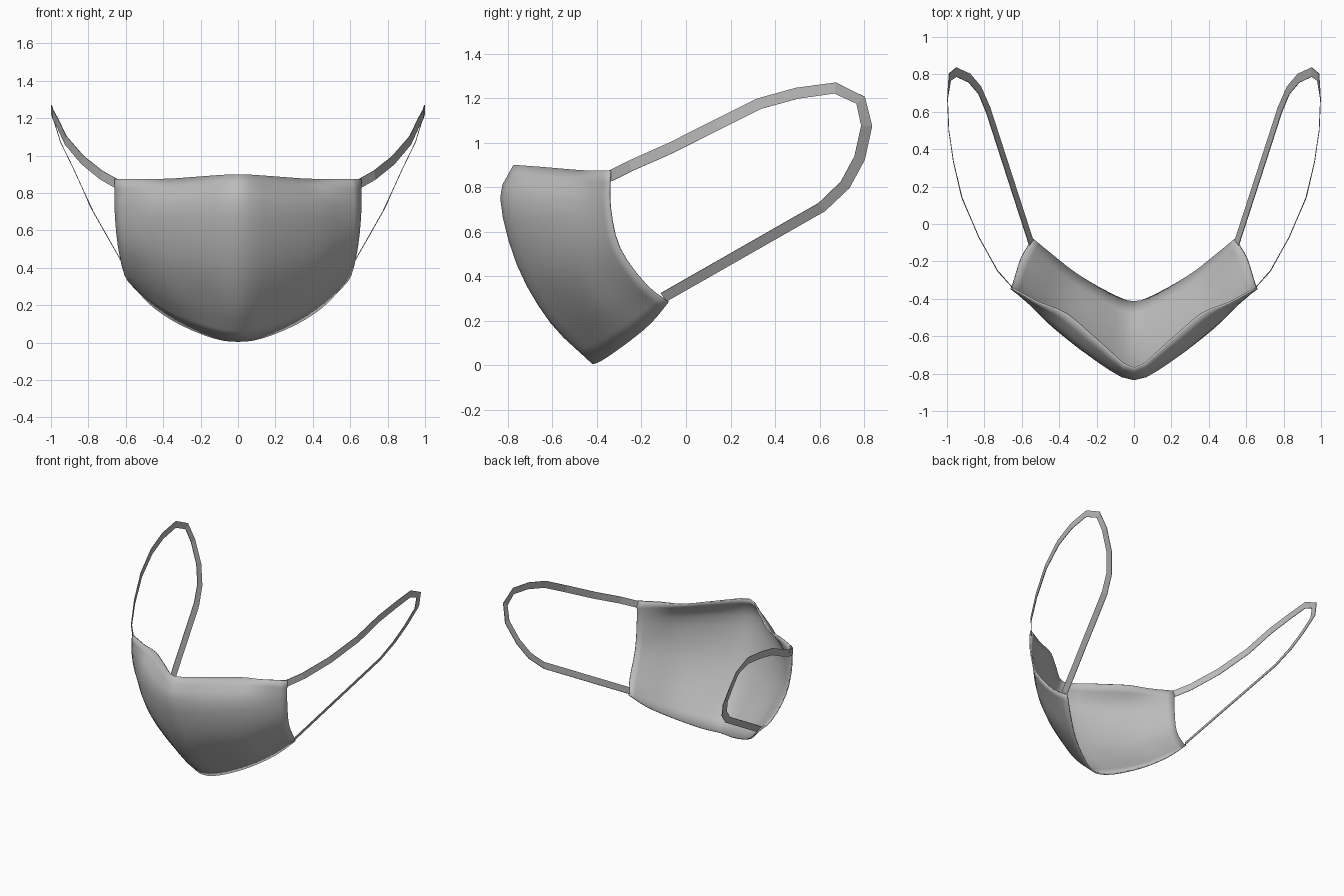
import bpy
import bmesh
from mathutils import Vector

if "Cube" in bpy.data.objects:
    bpy.data.objects.remove(bpy.data.objects["Cube"], do_unlink=True)

STEPS = 3          # samples per control span
STRAP_WIDTH = 0.05

grey = bpy.data.materials.new("cloth_grey")
grey.use_nodes = True
colour = (0.5, 0.5, 0.5, 1)
grey.diffuse_color = colour
grey.node_tree.nodes["Principled BSDF"].inputs["Base Color"].default_value = colour


def spline(points):
    """Smooth curve through the control points."""
    pts = [Vector(p) for p in points]
    pts = [pts[0] * 2 - pts[1]] + pts + [pts[-1] * 2 - pts[-2]]
    out = []
    for a, b, c, d in zip(pts, pts[1:], pts[2:], pts[3:]):
        for k in range(STEPS):
            t = k / STEPS
            out.append(0.5 * (2 * b + (c - a) * t + (2 * a - 5 * b + 4 * c - d) * t ** 2
                              + (3 * b - a - 3 * c + d) * t ** 3))
    return out + [pts[-2]]


def sheet(name, columns, thickness, offset):
    """Thin cloth sheet from a grid of points."""
    bm = bmesh.new()
    grid = [[bm.verts.new(p) for p in col] for col in columns]
    for left, right in zip(grid, grid[1:]):
        for j in range(len(left) - 1):
            bm.faces.new((left[j], left[j + 1], right[j + 1], right[j]))
    mesh = bpy.data.meshes.new(name)
    bm.to_mesh(mesh)
    bm.free()
    mesh.materials.append(grey)
    obj = bpy.data.objects.new(name, mesh)
    bpy.context.collection.objects.link(obj)
    solid = obj.modifiers.new("thickness", "SOLIDIFY")
    solid.thickness = thickness
    solid.offset = offset
    return obj


def smooth(obj, angle):
    bpy.ops.object.select_all(action="DESELECT")
    obj.select_set(True)
    bpy.context.view_layer.objects.active = obj
    bpy.ops.object.shade_smooth_by_angle(angle=angle)


# Mask body: control columns from the centre ridge to the side hem, top to bottom
half = [
    [(0, -.775, .9), (0, -.835, .75), (0, -.76, .45), (0, -.61, .19), (0, -.42, .004)],
    [(.18, -.64, .89), (.2, -.735, .74), (.2, -.68, .46), (.17, -.54, .22), (.13, -.375, .022)],
    [(.36, -.485, .877), (.42, -.56, .74), (.42, -.53, .49), (.38, -.42, .27), (.31, -.27, .095)],
    [(.51, -.425, .875), (.55, -.44, .73), (.55, -.41, .52), (.51, -.3, .33), (.45, -.16, .185)],
    [(.66, -.345, .875), (.66, -.345, .71), (.643, -.3, .52), (.605, -.18, .355), (.545, -.08, .28)],
]
mirrored = [[(-x, y, z) for x, y, z in col] for col in reversed(half[1:])]
controls = [spline(col) for col in mirrored + half]
rows = [spline(row) for row in zip(*controls)]
mask = sheet("mask_body", list(zip(*rows)), 0.01, -1)
smooth(mask, 0.8)

# Ear straps: flat ribbons looping back from the upper to the lower hem corner
path = [Vector(p) for p in (
    (.65, -.34, .85), (.73, -.25, .895), (.83, -.07, .975), (.92, .14, 1.08),
    (.965, .33, 1.175), (.99, .5, 1.222), (.997, .67, 1.245), (.985, .785, 1.19),
    (.95, .812, 1.075), (.88, .78, .93), (.825, .715, .81), (.78, .61, .71),
    (.55, -.1, .305))]
TIP = 6            # last point of the upper run
ribbon = []
for i, p in enumerate(path):
    tangent = (path[min(i + 1, len(path) - 1)] - path[max(i - 1, 0)]).normalized()
    lean = Vector((0, 0, 1)) if i <= TIP else Vector((0, 1, 0))
    out = (lean - lean.dot(tangent) * tangent).normalized() * STRAP_WIDTH / 2
    ribbon.append((p + out, p - out))

for side, name in ((1, "left_ear_strap"), (-1, "right_ear_strap")):
    columns = [[(side * v.x, v.y, v.z) for v in pair] for pair in ribbon]
    sheet(name, columns, 0.004, 0)
